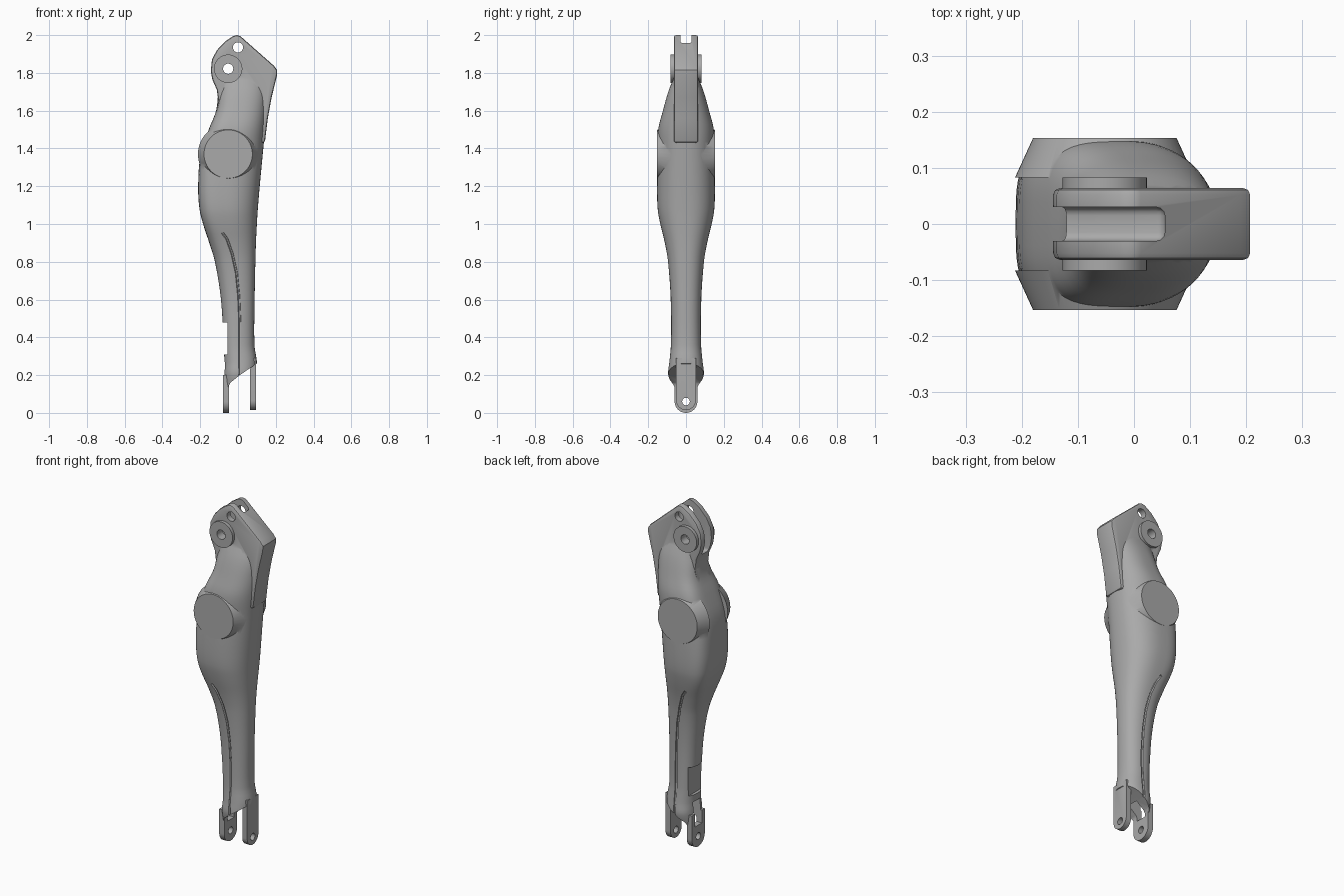
import bpy, bmesh, math
from mathutils import Vector

if "Cube" in bpy.data.objects:
    bpy.data.objects.remove(bpy.data.objects["Cube"], do_unlink=True)

grey = bpy.data.materials.new("plain grey")
grey.use_nodes = True
grey.diffuse_color = (0.4, 0.4, 0.4, 1)
grey.node_tree.nodes["Principled BSDF"].inputs["Base Color"].default_value = grey.diffuse_color

# Limb sections: height, right edge, left edge, half depth
SECTIONS = [
    (.1, -.078, .09, .062), (.2, -.074, .097, .094), (.27, -.072, .1, .088),
    (.36, -.076, .087, .08), (.6, -.09, .088, .081), (.8, -.122, .092, .095),
    (.9, -.152, .095, .112), (1, -.185, .1, .136), (1.08, -.204, .105, .15),
    (1.2, -.211, .115, .153), (1.37, -.198, .131, .149), (1.5, -.155, .143, .147),
    (1.6, -.116, .15, .122), (1.7, -.105, .15, .094), (1.78, -.1, .13, .062)]
STEPS = 4
SIDES = 64


def section_at(z):
    """Catmull-Rom blend of the section table at height z."""
    last = len(SECTIONS) - 1
    i = max(k for k in range(last) if SECTIONS[k][0] <= z)
    a, b = SECTIONS[i], SECTIONS[i + 1]
    before, after = SECTIONS[max(i - 1, 0)], SECTIONS[min(i + 2, last)]
    h = b[0] - a[0]
    t = (z - a[0]) / h
    out = []
    for k in (1, 2, 3):
        ma = (b[k] - before[k]) / (b[0] - before[0]) * h
        mb = (after[k] - a[k]) / (after[0] - a[0]) * h
        out.append((2*t**3 - 3*t*t + 1) * a[k] + (t**3 - 2*t*t + t) * ma
                   + (3*t*t - 2*t**3) * b[k] + (t**3 - t*t) * mb)
    return out


def shape_at(z):
    """Centre, the two radii, half depth and squareness of the limb."""
    low, high, depth = section_at(z)
    centre = low + (high - low) * .46
    square = 2.3 + 1.2 * max(0, min(1, (depth - .09) / .05))
    return centre, centre - low, high - centre, depth, square


def surface_depth(x, z):
    c, ra, rb, depth, n = shape_at(z)
    n = n if x < c else 2.3
    t = min(1, abs(x - c) / (ra if x < c else rb))
    return depth * (1 - t**n) ** (1 / n)


def finish(bm, name):
    bmesh.ops.recalc_face_normals(bm, faces=bm.faces)
    mesh = bpy.data.meshes.new(name)
    bm.to_mesh(mesh)
    bm.free()
    mesh.materials.append(grey)
    ob = bpy.data.objects.new(name, mesh)
    bpy.context.collection.objects.link(ob)
    return ob


def prism(name, points, axis, start, end):
    """Extrude a flat outline along x or y."""
    def place(p, d):
        return (d, p[0], p[1]) if axis == "x" else (p[0], d, p[1])
    bm = bmesh.new()
    rings = [[bm.verts.new(place(p, d)) for p in points] for d in (start, end)]
    bm.faces.new(rings[0])
    bm.faces.new(rings[1])
    for i in range(len(points)):
        j = (i + 1) % len(points)
        bm.faces.new((rings[0][i], rings[0][j], rings[1][j], rings[1][i]))
    return finish(bm, name)


def box(name, x, y, z):
    return prism(name, [(x[0], z[0]), (x[1], z[0]), (x[1], z[1]), (x[0], z[1])], "y", *y)


def circle(u, v, r, begin=0, sweep=math.tau, count=40):
    whole = sweep == math.tau
    return [(u + r * math.cos(begin + sweep * i / count), v + r * math.sin(begin + sweep * i / count))
            for i in range(count if whole else count + 1)]


def modify(ob, kind, **settings):
    mod = ob.modifiers.new(kind.title(), kind)
    for key, value in settings.items():
        setattr(mod, key, value)
    bpy.ops.object.select_all(action="DESELECT")
    bpy.context.view_layer.objects.active = ob
    ob.select_set(True)
    bpy.ops.object.modifier_apply(modifier=mod.name)


def combine(ob, other, operation):
    modify(ob, "BOOLEAN", object=other, operation=operation, solver="EXACT")
    bpy.data.objects.remove(other, do_unlink=True)


# Lofted limb
bm = bmesh.new()
rings = []
heights = [a[0] + (b[0] - a[0]) * s / STEPS for a, b in zip(SECTIONS, SECTIONS[1:]) for s in range(STEPS)]
for z in heights + [SECTIONS[-1][0]]:
    c, ra, rb, depth, n = shape_at(z)
    ring = []
    for i in range(SIDES):
        co, si = (f(math.tau * i / SIDES) for f in (math.cos, math.sin))
        p = 2 / (n if co < 0 else 2.3)
        x = math.copysign(abs(co) ** p, co) * (ra if co < 0 else rb)
        ring.append(bm.verts.new((c + x, math.copysign(abs(si) ** p, si) * depth, z)))
    rings.append(ring)
for low, high in zip(rings, rings[1:]):
    for i in range(SIDES):
        j = (i + 1) % SIDES
        bm.faces.new((low[i], low[j], high[j], high[i]))
bm.faces.new(rings[0])
bm.faces.new(rings[-1])
limb = finish(bm, "limb")

# Slanted ankle opening and the recess behind it
ankle = [(.2, .31), (.1, .262), (.01, .2), (-.04, .16), (-.07, .1), (-.2, .1), (-.2, 0), (.2, 0)]
combine(limb, prism("ankle_cut", ankle, "y", -.3, .3), "DIFFERENCE")
combine(limb, box("recess_cut", (-.3, -.056), (-.3, .3), (.31, .478)), "DIFFERENCE")

# Seam grooves down both sides
path = [(-.083, .955), (-.058, .92), (-.03, .84), (-.008, .74), (.004, .62), (.01, .48), (.01, .34), (.01, .15)]
for side in (-1, 1):
    curve = bpy.data.curves.new("seam", "CURVE")
    curve.dimensions = "3D"
    curve.bevel_depth = .007
    curve.bevel_resolution = 1
    curve.use_fill_caps = True
    line = curve.splines.new("POLY")
    fine = [(a[0] + (b[0] - a[0]) * s / 4, a[1] + (b[1] - a[1]) * s / 4)
            for a, b in zip(path, path[1:]) for s in range(4)]
    line.points.add(len(fine) - 1)
    for point, (x, z) in zip(line.points, fine):
        point.co = (x, side * surface_depth(x, z), z, 1)
    seam = bpy.data.objects.new("seam", curve)
    bpy.context.collection.objects.link(seam)
    bpy.ops.object.select_all(action="DESELECT")
    bpy.context.view_layer.objects.active = seam
    seam.select_set(True)
    bpy.ops.object.convert(target="MESH")
    combine(limb, bpy.context.view_layer.objects.active, "DIFFERENCE")

# Head plate with a rounded crown
head = [(.012, 1.995), (.19, 1.838), (.207, 1.815), (.206, 1.785), (.178, 1.67), (.158, 1.56),
        (.142, 1.43), (-.1, 1.43), (-.115, 1.6), (-.104, 1.65), (-.112, 1.71), (-.136, 1.765),
        (-.144, 1.81), (-.138, 1.87), (-.112, 1.92), (-.07, 1.965), (-.025, 1.995), (-.005, 2)]
plate = prism("head_plate", head, "y", -.064, .064)
modify(plate, "BEVEL", width=.012, segments=2, limit_method="ANGLE", angle_limit=1.2)
combine(limb, plate, "UNION")

# Hip pads and pivot bosses on both sides
for side in (-1, 1):
    bm = bmesh.new()
    bmesh.ops.create_cone(bm, cap_ends=True, segments=64, radius1=.16, radius2=.128, depth=.07)
    turn = Vector((0, 0, 1)).rotation_difference(Vector((0, side, 0))).to_matrix()
    bmesh.ops.rotate(bm, verts=bm.verts, matrix=turn)
    bmesh.ops.translate(bm, verts=bm.verts, vec=(-.052, side * .118, 1.37))
    combine(limb, finish(bm, "hip_pad"), "UNION")
    boss = prism("pivot_boss", circle(-.052, 1.822, .075), "y", side * .05, side * .083)
    combine(limb, boss, "UNION")

# Ankle fork prongs
for x0, x1, r, bottom, top in ((-.08, -.047, .06, 0, .2), (.064, .096, .052, .015, .29)):
    outline = [(r, top)] + circle(0, bottom + r, r, 0, -math.pi, 24) + [(-r, top)]
    combine(limb, prism("fork_prong", outline, "x", x0, x1), "UNION")

# Head slot, ankle window and the pin holes
slot = box("slot_cut", (-.3, .055), (-.03, .03), (1.73, 2.1))
modify(slot, "BEVEL", width=.015, segments=3)
combine(limb, slot, "DIFFERENCE")
combine(limb, box("window_cut", (-.2, .01), (-.032, .032), (.125, .27)), "DIFFERENCE")
for x, z in ((-.052, 1.822), (0, 1.935)):
    combine(limb, prism("pin_cut", circle(x, z, .027), "y", -.2, .2), "DIFFERENCE")
combine(limb, prism("ankle_pin_cut", circle(0, .06, .02), "x", -.2, .2), "DIFFERENCE")

limb.name = "leg_shell"
bpy.ops.object.select_all(action="DESELECT")
bpy.context.view_layer.objects.active = limb
limb.select_set(True)
bpy.ops.object.shade_smooth_by_angle(angle=math.radians(32))
